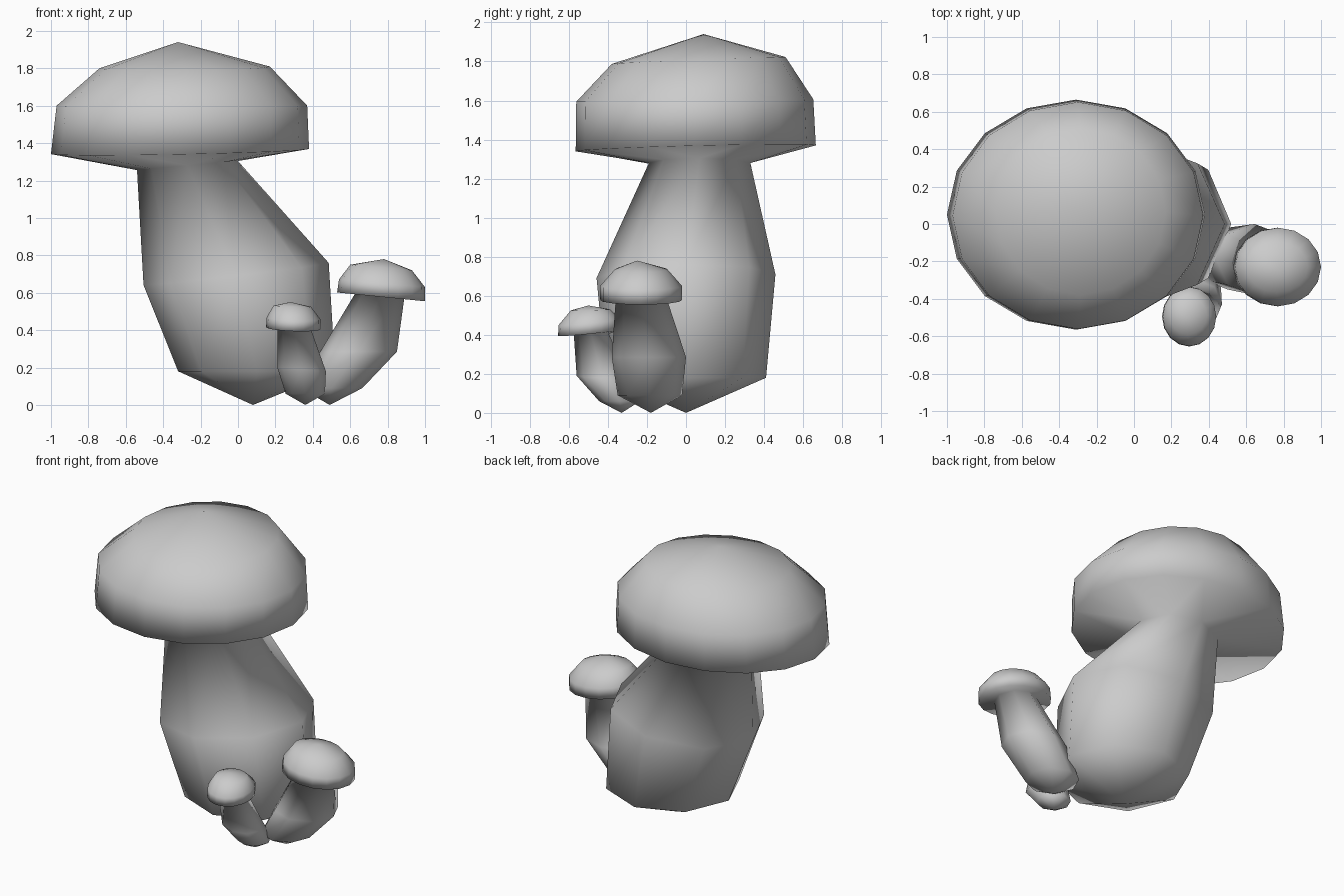
import bpy, bmesh, math

cube = bpy.data.objects.get("Cube")
if cube:
    bpy.data.objects.remove(cube, do_unlink=True)

grey = bpy.data.materials.new("plain_grey")
grey.use_nodes = True
colour = (0.6, 0.6, 0.6, 1)
grey.diffuse_color = colour
grey.node_tree.nodes["Principled BSDF"].inputs["Base Color"].default_value = colour

STEM_SIDES = 8
CAP_SIDES = 16


def add_ring(bm, sides, centre, rx, ry, slope_x=0, slope_y=0):
    """Ring of vertices, tilted by a slope along x and y."""
    cx, cy, cz = centre
    ring = []
    for i in range(sides):
        a = math.tau * i / sides
        dx, dy = rx * math.cos(a), ry * math.sin(a)
        ring.append(bm.verts.new((cx + dx, cy + dy, cz + slope_x * dx + slope_y * dy)))
    return ring


def bridge(bm, low, high):
    """Join two rings; the upper may have twice as many sides."""
    n = len(low)
    for i in range(n):
        j = (i + 1) % n
        if len(high) == n:
            bm.faces.new((low[i], low[j], high[j], high[i]))
        else:
            k = 2 * i
            bm.faces.new((low[i], low[j], high[k + 1]))
            bm.faces.new((low[i], high[k + 1], high[k]))
            bm.faces.new((low[j], high[2 * j], high[k + 1]))


def close(bm, ring, tip):
    v = bm.verts.new(tip)
    for a, b in zip(ring, ring[1:] + ring[:1]):
        bm.faces.new((a, b, v))


def mushroom(name, foot, stem, cap, apex):
    bm = bmesh.new()
    rings = [add_ring(bm, STEM_SIDES, *r) for r in stem]
    rings += [add_ring(bm, CAP_SIDES, *r) for r in cap]
    for low, high in zip(rings, rings[1:]):
        bridge(bm, low, high)
    close(bm, rings[0], foot)
    close(bm, rings[-1], apex)
    bmesh.ops.recalc_face_normals(bm, faces=bm.faces)
    for f in bm.faces:
        f.smooth = True
    mesh = bpy.data.meshes.new(name)
    bm.to_mesh(mesh)
    bm.free()
    mesh.materials.append(grey)
    bpy.context.collection.objects.link(bpy.data.objects.new(name, mesh))


# Large leaning mushroom: stem rings, then rim, side and shoulder of the cap
mushroom("large_mushroom", (0.08, 0, 0),
         [((0.1, 0, 0.18), 0.42, 0.41),
          ((-0.01, 0, 0.7), 0.495, 0.458, 0.12, 0.02),
          ((-0.27, 0.07, 1.28), 0.27, 0.26, 0.09)],
         [((-0.31, 0.05, 1.355), 0.69, 0.615, 0.02, 0.025),
          ((-0.3, 0.045, 1.6), 0.67, 0.607, 0, 0.01),
          ((-0.285, 0.065, 1.805), 0.455, 0.445, 0.01, 0.04)],
         (-0.32, 0.09, 1.94))

# Medium mushroom at the side
mushroom("medium_mushroom", (0.49, -0.18, 0),
         [((0.5, -0.185, 0.09), 0.165, 0.165),
          ((0.645, -0.19, 0.285), 0.205, 0.19),
          ((0.76, -0.23, 0.59), 0.13, 0.13, -0.09)],
         [((0.765, -0.23, 0.578), 0.235, 0.21, -0.1),
          ((0.77, -0.23, 0.65), 0.23, 0.21, -0.09),
          ((0.765, -0.23, 0.735), 0.165, 0.135, -0.09)],
         (0.78, -0.25, 0.78))

# Small mushroom at the front
mushroom("small_mushroom", (0.36, -0.33, 0),
         [((0.36, -0.34, 0.06), 0.105, 0.105),
          ((0.34, -0.43, 0.19), 0.13, 0.13, -0.08),
          ((0.3, -0.485, 0.405), 0.09, 0.09)],
         [((0.295, -0.495, 0.41), 0.145, 0.16, -0.04, 0.1),
          ((0.297, -0.495, 0.465), 0.143, 0.158, -0.04, 0.1),
          ((0.29, -0.49, 0.528), 0.1, 0.1, -0.03, 0.03)],
         (0.28, -0.5, 0.55))
